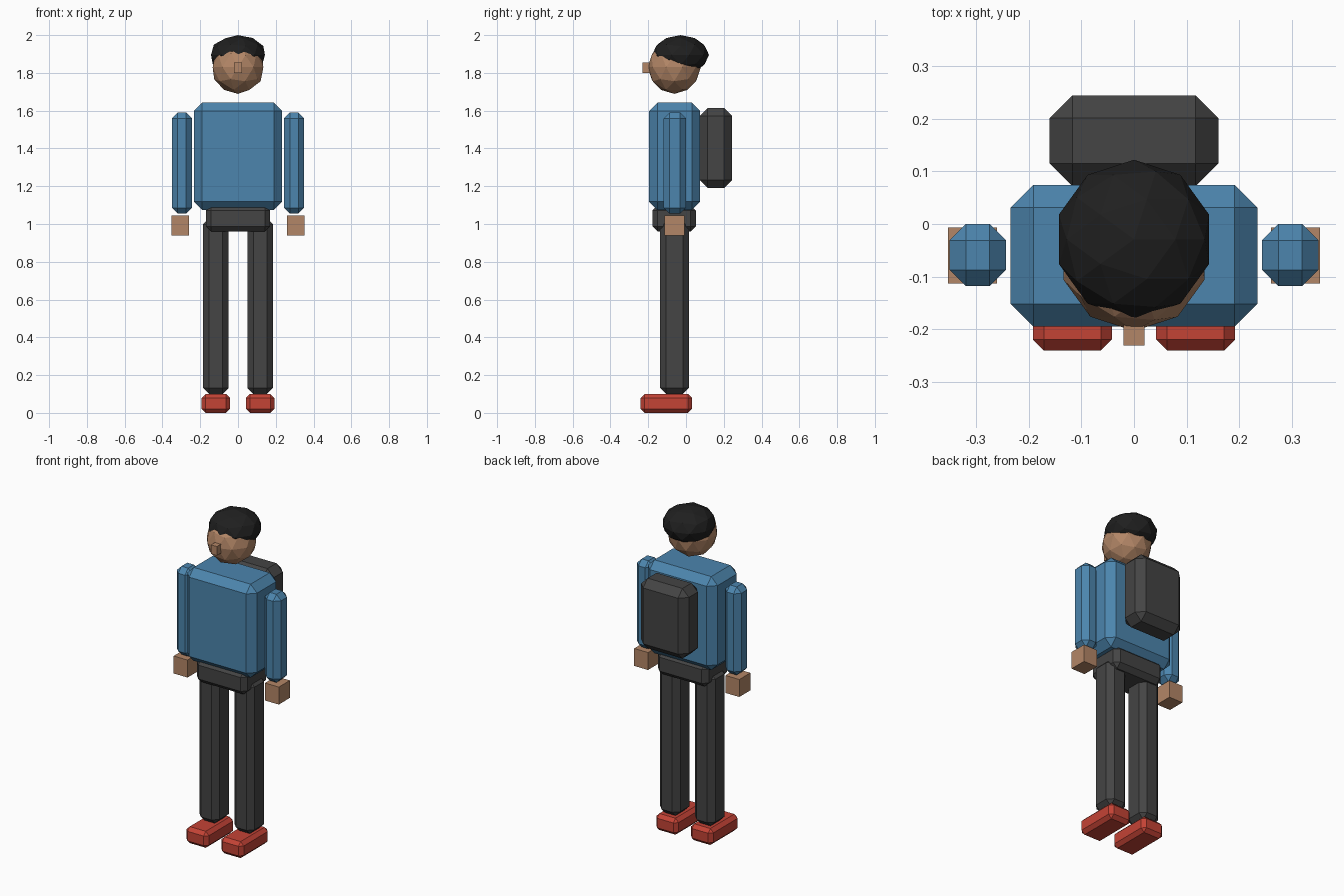
import bpy
import bmesh
from mathutils import Matrix, Vector

if "Cube" in bpy.data.objects:
    bpy.data.objects.remove(bpy.data.objects["Cube"])


def material(name, rgb):
    m = bpy.data.materials.new(name)
    m.diffuse_color = (*rgb, 1)
    m.use_nodes = True
    m.node_tree.nodes["Principled BSDF"].inputs["Base Color"].default_value = m.diffuse_color
    return m


BLUE = material("blue cloth", (0.072, 0.235, 0.42))
DARK = material("charcoal cloth", (0.058, 0.058, 0.058))
SKIN = material("skin", (0.45, 0.24, 0.135))
BLACK = material("black hair", (0.014, 0.014, 0.014))
RED = material("red shoe", (0.55, 0.056, 0.036))


def finish(name, bm, mat):
    mesh = bpy.data.meshes.new(name)
    bm.to_mesh(mesh)
    bm.free()
    mesh.materials.append(mat)
    obj = bpy.data.objects.new(name, mesh)
    bpy.context.collection.objects.link(obj)
    return obj


def box(name, xs, ys, zs, mat, bevel=0.0):
    """Box between the given limits, with single chamfers on all edges."""
    bm = bmesh.new()
    bmesh.ops.create_cube(bm, size=1)
    size = [r[1] - r[0] for r in (xs, ys, zs)]
    mid = Vector([(r[0] + r[1]) / 2 for r in (xs, ys, zs)])
    bmesh.ops.scale(bm, vec=size, verts=bm.verts)
    bmesh.ops.translate(bm, vec=mid, verts=bm.verts)
    if bevel:
        bmesh.ops.bevel(bm, geom=bm.edges[:], offset=bevel, segments=1,
                        affect='EDGES', profile=0.5)
    return finish(name, bm, mat)


def ball(name, centre, radii, mat):
    """Faceted ellipsoid."""
    bm = bmesh.new()
    bmesh.ops.create_icosphere(bm, subdivisions=2, radius=1)
    bmesh.ops.transform(bm, verts=bm.verts, matrix=Matrix.Translation(centre)
                        @ Matrix.Diagonal((*radii, 1)))
    return finish(name, bm, mat)


# Trunk and backpack
box("torso", (-0.234, 0.234), (-0.195, 0.074), (1.075, 1.642), BLUE, 0.043)
box("hips", (-0.17, 0.17), (-0.178, 0.052), (0.96, 1.10), DARK, 0.028)
box("backpack", (-0.16, 0.16), (0.072, 0.244), (1.19, 1.615), DARK, 0.043)

# Head, nose and hair cap
ball("head", (0, -0.062, 1.83), (0.141, 0.141, 0.141), SKIN)
ball("hair", (0, -0.029, 1.895), (0.15, 0.151, 0.105), BLACK)
box("nose", (-0.02, 0.02), (-0.231, -0.18), (1.80, 1.855), SKIN)

# Paired limbs
for side, s in (("left", 1), ("right", -1)):
    def limb(name, x0, x1, *rest):
        box(f"{side}_{name}", sorted((s * x0, s * x1)), *rest)

    limb("arm", 0.243, 0.35, (-0.118, 0.0), (1.055, 1.59), BLUE, 0.031)
    limb("hand", 0.26, 0.353, (-0.113, -0.007), (0.94, 1.046), SKIN)
    limb("leg", 0.05, 0.185, (-0.137, 0.015), (0.10, 1.03), DARK, 0.032)
    limb("shoe", 0.042, 0.192, (-0.24, 0.032), (0.0, 0.10), RED, 0.021)
